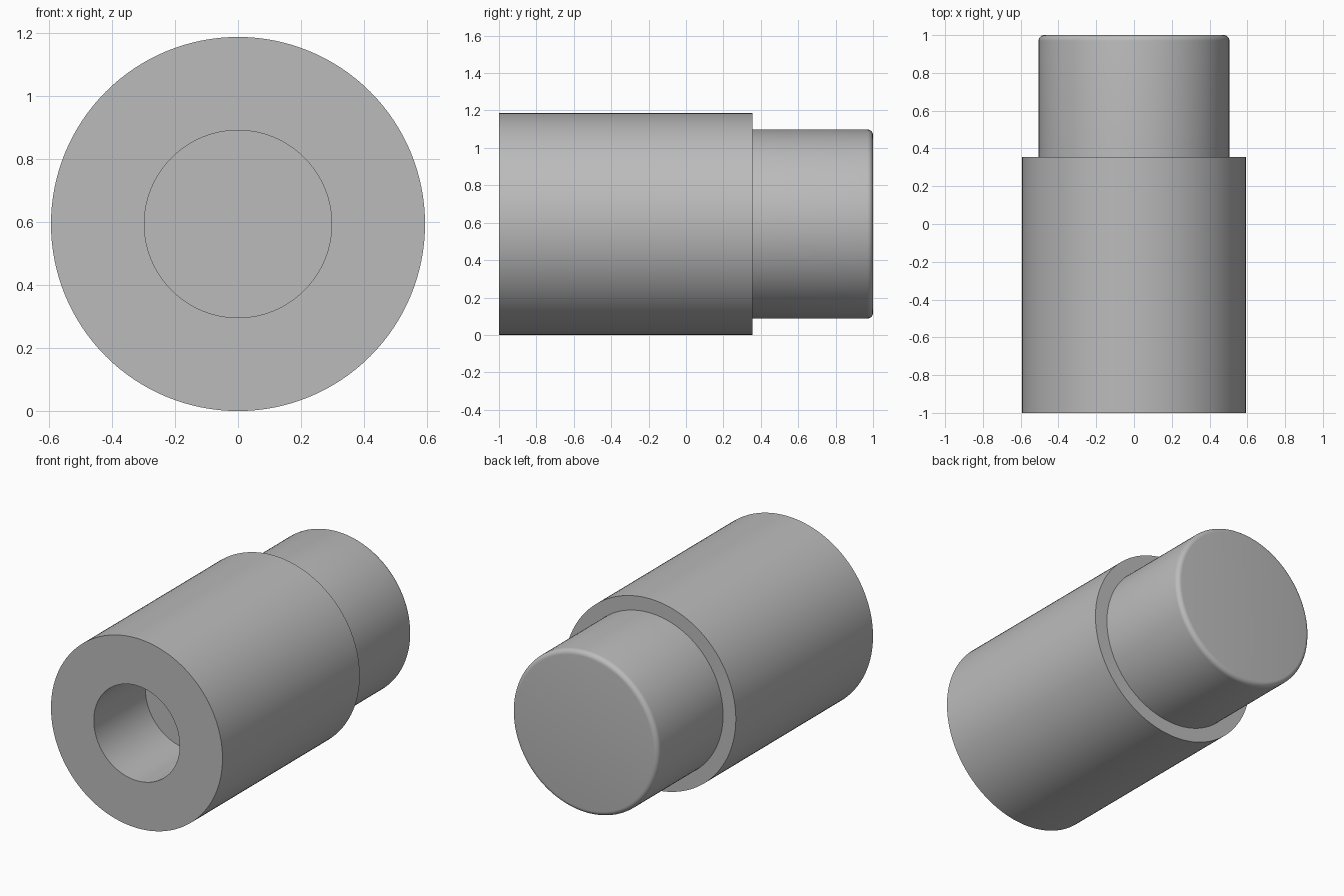
import bpy
import bmesh
import math
from mathutils import Vector

if "Cube" in bpy.data.objects:
    bpy.data.objects.remove(bpy.data.objects["Cube"], do_unlink=True)

BODY_R, NECK_R, BORE_R = 0.593, 0.505, 0.297
SHOULDER_Y, BORE_END_Y = 0.355, -0.49
FILLET, FILLET_STEPS, SIDES = 0.03, 6, 128

grey = bpy.data.materials.new("plain grey")
grey.use_nodes = True
colour = (0.5, 0.5, 0.5, 1)
grey.diffuse_color = colour
grey.node_tree.nodes["Principled BSDF"].inputs["Base Color"].default_value = colour


def lathe(name, profile):
    """Turn a (radius, y) profile around the horizontal centre axis."""
    bm = bmesh.new()
    verts = [bm.verts.new((r, y, BODY_R)) for r, y in profile]
    edges = [bm.edges.new(pair) for pair in zip(verts, verts[1:])]
    bmesh.ops.spin(bm, geom=verts + edges, cent=(0, 0, BODY_R), axis=Vector((0, 1, 0)),
                   angle=math.tau, steps=SIDES, use_duplicate=False)
    bmesh.ops.remove_doubles(bm, verts=bm.verts, dist=0.0001)
    bmesh.ops.recalc_face_normals(bm, faces=bm.faces)
    mesh = bpy.data.meshes.new(name)
    bm.to_mesh(mesh)
    bm.free()
    mesh.materials.append(grey)
    obj = bpy.data.objects.new(name, mesh)
    bpy.context.collection.objects.link(obj)
    bpy.ops.object.select_all(action="DESELECT")
    obj.select_set(True)
    bpy.context.view_layer.objects.active = obj
    bpy.ops.object.shade_smooth_by_angle(angle=math.radians(30))
    return obj


# Blind bore, flat front face, wide body and shoulder
profile = [(0, BORE_END_Y), (BORE_R, BORE_END_Y), (BORE_R, -1), (BODY_R, -1),
           (BODY_R, SHOULDER_Y), (NECK_R, SHOULDER_Y)]

# Narrow neck with a rounded rim and flat back face
for i in range(FILLET_STEPS + 1):
    a = math.pi / 2 * i / FILLET_STEPS
    profile.append((NECK_R - FILLET + FILLET * math.cos(a), 1 - FILLET + FILLET * math.sin(a)))
profile.append((0, 1))

lathe("stepped_sleeve", profile)
